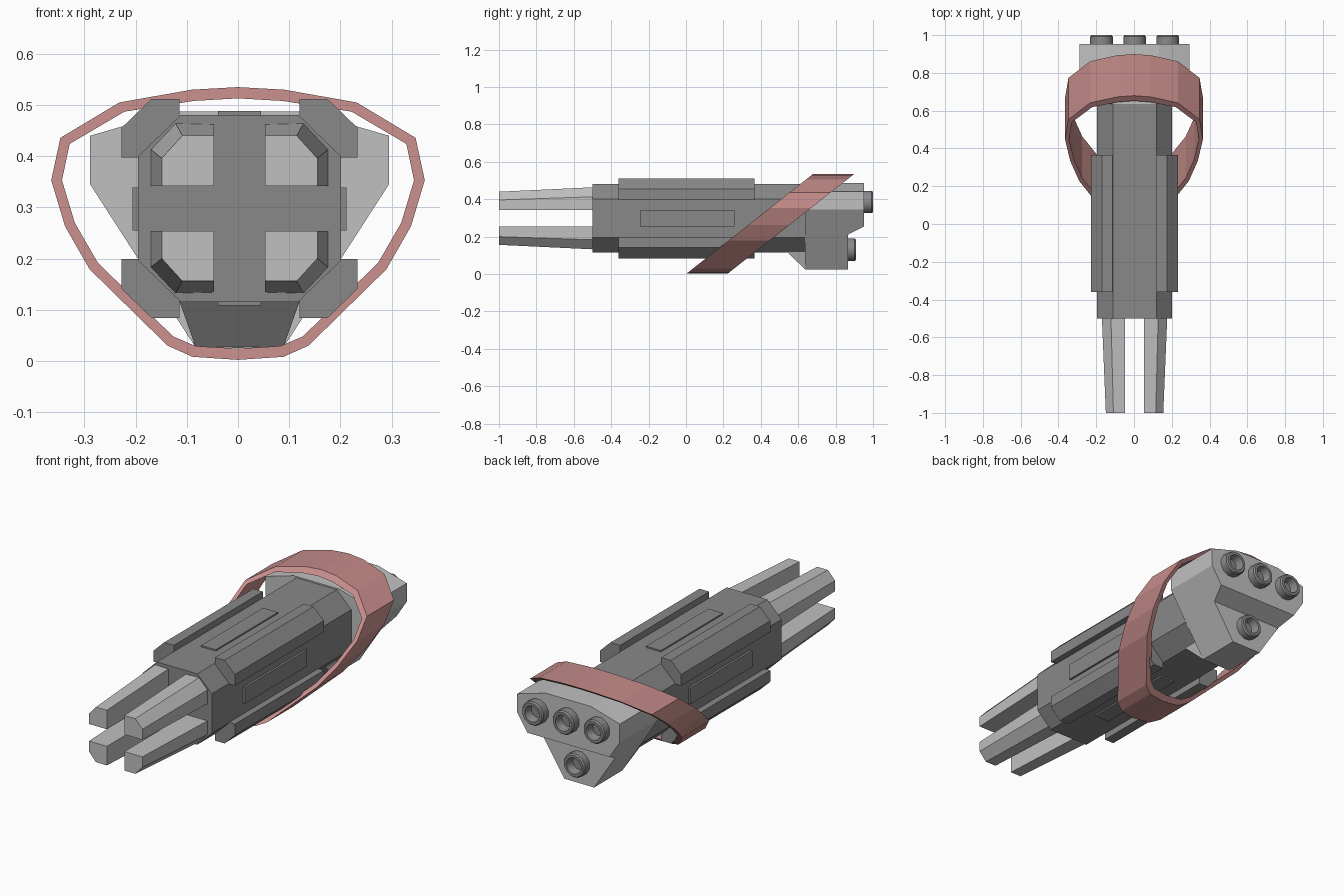
import bpy, bmesh, math

if "Cube" in bpy.data.objects:
    bpy.data.objects.remove(bpy.data.objects["Cube"])

CX, CZ = 0.003, 0.298   # centre line of the hull


def material(name, rgb):
    m = bpy.data.materials.new(name)
    m.diffuse_color = (*rgb, 1)
    m.use_nodes = True
    m.node_tree.nodes["Principled BSDF"].inputs["Base Color"].default_value = m.diffuse_color
    return m


DARK = material("dark grey", (0.25, 0.25, 0.25))
LIGHT = material("light grey", (0.53, 0.53, 0.53))
RED = material("dusty red", (0.55, 0.26, 0.25))


def loft(name, rings, mat, closed=False):
    """Skin a list of equal-length rings; cap the ends or join last to first."""
    bm = bmesh.new()
    vs = [[bm.verts.new(p) for p in r] for r in rings]
    n = len(rings[0])
    pairs = list(zip(vs, vs[1:])) + ([(vs[-1], vs[0])] if closed else [])
    for a, b in pairs:
        for i in range(n):
            j = (i + 1) % n
            bm.faces.new((a[i], a[j], b[j], b[i]))
    if not closed:
        bm.faces.new(vs[0])
        bm.faces.new(vs[-1])
    bmesh.ops.recalc_face_normals(bm, faces=bm.faces)
    me = bpy.data.meshes.new(name)
    bm.to_mesh(me)
    bm.free()
    me.materials.append(mat)
    ob = bpy.data.objects.new(name, me)
    bpy.context.collection.objects.link(ob)
    return ob


def prism(name, profile, y0, y1, mat):
    return loft(name, [[(x, y, z) for x, z in profile] for y in (y0, y1)], mat)


# Octagonal hull
a, b, h, k = 0.198, 0.115, 0.1825, 0.102
octagon = [(b, h), (a, k), (a, -k), (b, -h), (-b, -h), (-a, -k), (-a, k), (-b, h)]
prism("hull", [(CX + x, CZ + z) for x, z in octagon], -0.5, 0.635, DARK)

# Corner rails and front prongs, repeated in four quadrants
rail = [(0.117, 0.214), (0.172, 0.214), (0.231, 0.157), (0.231, 0.099),
        (0.19, 0.099), (0.117, 0.172)]
prong_tip = [(0.05, 0.044), (0.152, 0.044), (0.152, 0.098), (0.112, 0.142), (0.05, 0.142)]
prong_base = [(0.05, 0.044), (0.173, 0.044), (0.173, 0.115), (0.125, 0.166), (0.05, 0.164)]
for sx, side in ((-1, "left"), (1, "right")):
    for sz, level in ((-1, "lower"), (1, "upper")):
        def place(profile):
            return [(CX + sx * x, CZ + sz * z) for x, z in profile]
        prism(f"{level}_{side}_rail", place(rail), -0.36, 0.365, DARK)
        loft(f"{level}_{side}_prong",
             [[(x, -1.0, z) for x, z in place(prong_tip)],
              [(x, -0.495, z) for x, z in place(prong_base)]], LIGHT)


# Thin raised panels on the four flat sides
def panel(name, x0, x1, z0, z1):
    prism(name, [(x0, z0), (x1, z0), (x1, z1), (x0, z1)], -0.245, 0.26, DARK)


for s, side, level in ((-1, "left", "bottom"), (1, "right", "top")):
    panel(f"{side}_panel", CX + s * 0.196, CX + s * 0.209, CZ - 0.043, CZ + 0.041)
    panel(f"{level}_panel", CX - 0.042, CX + 0.042, CZ + s * 0.18, CZ + s * 0.19)

# Engine block: stacked rows of (z, half width, rear y)
rows = [(0.025, 0.085, 0.865), (0.21, 0.205, 0.865), (0.255, 0.234, 0.952),
        (0.345, 0.292, 0.952), (0.44, 0.292, 0.952), (0.487, 0.13, 0.952)]
loft("engine_block",
     [[(CX - w, 0.635, z), (CX + w, 0.635, z), (CX + w, y, z), (CX - w, y, z)]
      for z, w, y in rows], LIGHT)

# Sloping chin that blends the block into the hull underside
loft("engine_chin",
     [[(CX + s * 0.118, 0.54, 0.118), (CX + s * 0.085, 0.637, 0.025),
       (CX + s * 0.118, 0.637, 0.118)] for s in (-1, 1)], LIGHT)


# Hollow nozzles
def nozzle(name, x, z, y0, y1):
    def ring(r, y):
        return [(x + r * math.cos(t), y, z + r * math.sin(t))
                for t in (2 * math.pi * (i + 0.5) / 12 for i in range(12))]
    ob = loft(name, [ring(0.062, y0 - 0.01), ring(0.062, y1 - 0.008), ring(0.056, y1),
                     ring(0.042, y1), ring(0.032, y1 - 0.04)], DARK)
    bpy.ops.object.select_all(action='DESELECT')
    ob.select_set(True)
    bpy.context.view_layer.objects.active = ob
    bpy.ops.object.shade_smooth_by_angle(angle=math.radians(35))


for x, label in ((-0.175, "left"), (0, "middle"), (0.175, "right")):
    nozzle(f"{label}_nozzle", CX + x, 0.385, 0.952, 1.0)
nozzle("lower_nozzle", CX, 0.13, 0.865, 0.91)

# Slanted strap: half outline of (outer x, outer z, inner x, inner z)
half = [(0.0, 0.535, 0.0, 0.513), (0.09, 0.53, 0.087, 0.508), (0.232, 0.505, 0.222, 0.487),
        (0.347, 0.436, 0.329, 0.424), (0.365, 0.353, 0.344, 0.353),
        (0.338, 0.263, 0.319, 0.27), (0.29, 0.179, 0.274, 0.192),
        (0.138, 0.03, 0.127, 0.048), (0.089, 0.008, 0.083, 0.029), (0.0, 0.002, 0.0, 0.024)]
outline = half + [(-ox, oz, -ix, iz) for ox, oz, ix, iz in half[-2:0:-1]]
SLOPE, WIDTH = 1.27, 0.22
loft("strap",
     [[(ox, SLOPE * oz, oz), (ox, SLOPE * oz + WIDTH, oz),
       (ix, SLOPE * iz + WIDTH, iz), (ix, SLOPE * iz, iz)]
      for ox, oz, ix, iz in outline], RED, closed=True)
